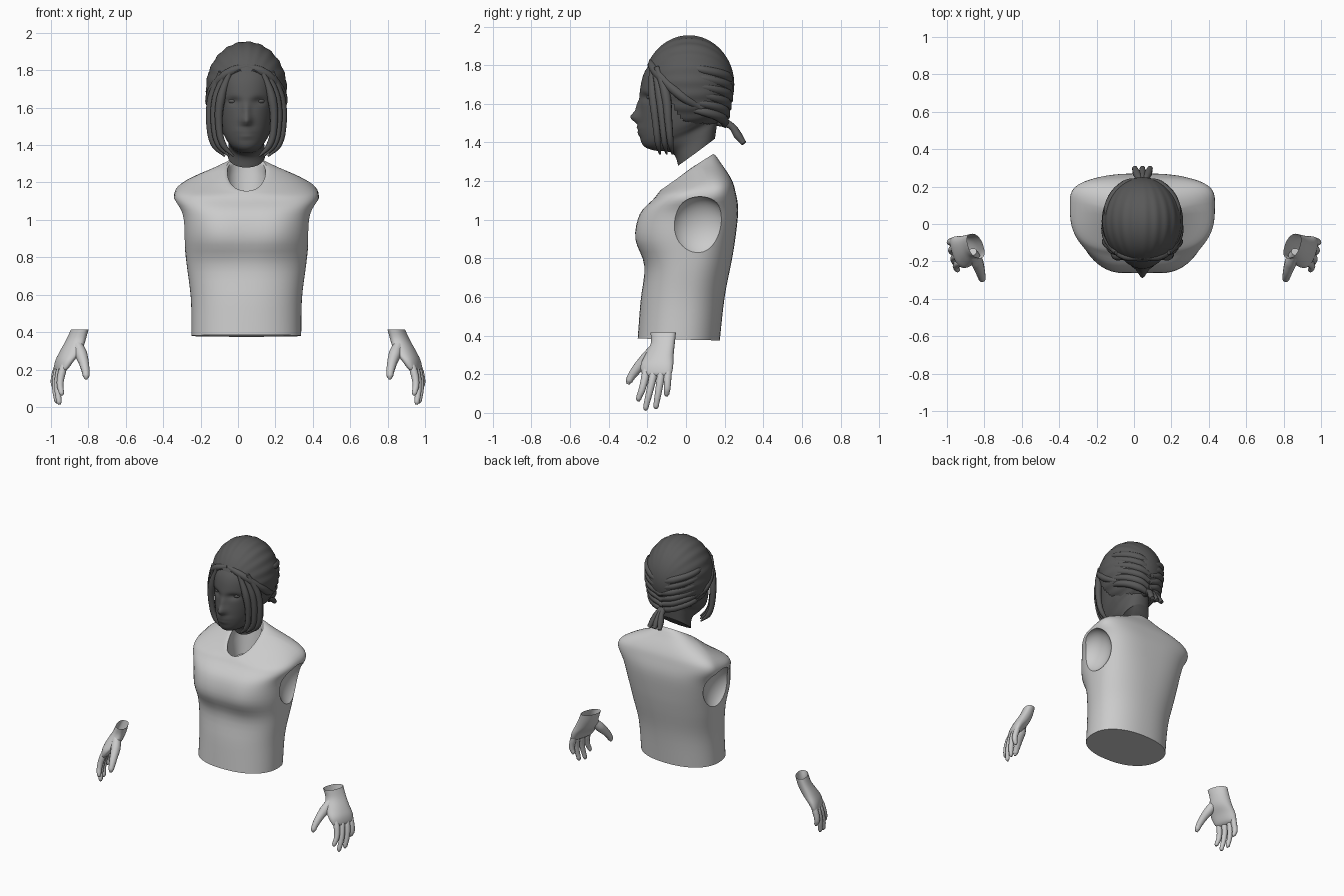
import bpy, bmesh
from math import sin, cos, pi, exp, atan2
from mathutils import Vector, Matrix

if "Cube" in bpy.data.objects:
    bpy.data.objects.remove(bpy.data.objects["Cube"])

CX = 0.045  # centre line of head and torso
dark = bpy.data.materials.new("dark_grey")
dark.diffuse_color = (0.1, 0.1, 0.1, 1)
dark.use_nodes = True
dark.node_tree.nodes["Principled BSDF"].inputs["Base Color"].default_value = dark.diffuse_color


def activate(ob):
    bpy.ops.object.select_all(action='DESELECT')
    ob.select_set(True)
    bpy.context.view_layer.objects.active = ob


def finish(ob, mat=None, angle=0.7):
    activate(ob)
    bpy.ops.object.shade_smooth_by_angle(angle=angle)
    if mat:
        ob.data.materials.append(mat)
    return ob


def to_object(name, bm):
    bmesh.ops.recalc_face_normals(bm, faces=bm.faces)
    me = bpy.data.meshes.new(name)
    bm.to_mesh(me)
    bm.free()
    ob = bpy.data.objects.new(name, me)
    bpy.context.collection.objects.link(ob)
    return ob


def catmull(a, b, c, d, t):
    return [0.5 * (2*q + (r-p)*t + (2*p-5*q+4*r-s)*t*t + (3*q-p-3*r+s)*t**3)
            for p, q, r, s in zip(a, b, c, d)]


def loft(name, rings, n=64, steps=4, bumps=(), caps=(True, True), flip=1, shear=0):
    """Rings: centre x, half width, front y/z, side y/z, back y/z, roundness power."""
    fine = []
    for i in range(len(rings) - 1):
        a, d = rings[max(i-1, 0)], rings[min(i+2, len(rings)-1)]
        fine += [catmull(a, rings[i], rings[i+1], d, k/steps) for k in range(steps)]
    fine.append(rings[-1])
    bm = bmesh.new()
    loops = []
    for cx, w, fy, fz, sy, sz, by, bz, power in fine:
        loop = []
        for k in range(n):
            c, s = cos(2*pi*k/n), sin(2*pi*k/n)
            c = (1 if c > 0 else -1) * abs(c)**(2/power)
            m = abs(s)**(2/power)
            ey, ez = (fy, fz) if s < 0 else (by, bz)
            x, y, z = cx + w*c, sy + (ey-sy)*m, sz + (ez-sz)*m
            x += shear * (y - sy)
            if s < 0:
                y += m * sum(d * exp(-((x-bx)/rx)**2 - ((z-bz2)/rz)**2)
                             for bx, bz2, rx, rz, d in bumps)
            loop.append(bm.verts.new((flip*x, y, z)))
        loops.append(loop)
    for p, q in zip(loops, loops[1:]):
        for k in range(n):
            bm.faces.new((p[k], p[(k+1) % n], q[(k+1) % n], q[k]))
    for use, loop in zip(caps, (loops[0], loops[-1])):
        if use:
            bm.faces.new(loop)
    return to_object(name, bm)


def tube(name, pts, radii, mat=None, res=3):
    cu = bpy.data.curves.new(name, 'CURVE')
    cu.dimensions = '3D'
    cu.bevel_depth, cu.bevel_resolution = 1.0, res
    cu.use_fill_caps, cu.resolution_u = True, 6
    sp = cu.splines.new('BEZIER')
    sp.bezier_points.add(len(pts) - 1)
    for bp, co, r in zip(sp.bezier_points, pts, radii):
        bp.co, bp.radius = co, r
        bp.handle_left_type = bp.handle_right_type = 'AUTO'
    ob = bpy.data.objects.new(name, cu)
    bpy.context.collection.objects.link(ob)
    activate(ob)
    bpy.ops.object.convert(target='MESH')
    return finish(bpy.context.object, mat)


def ball(name, loc, size, mat=None):
    bpy.ops.mesh.primitive_uv_sphere_add(segments=40, ring_count=24, location=loc)
    ob = bpy.context.object
    ob.name, ob.scale = name, size
    return finish(ob, mat)


# Torso with neck opening
torso = loft("torso", [(CX,) + r for r in (
    (.293, -.25, .385, -.03, .38, .175, .375, 2.25),
    (.297, -.235, .58, -.01, .58, .20, .60, 2.25),
    (.32, -.215, .76, .02, .765, .235, .78, 2.4),
    (.335, -.258, .90, .04, .90, .255, .90, 2.6),
    (.35, -.237, 1.03, .08, 1.03, .27, 1.05, 2.9),
    (.388, -.17, 1.105, .11, 1.12, .255, 1.15, 3.1),
    (.35, -.15, 1.13, .11, 1.19, .235, 1.21, 2.9),
    (.21, -.138, 1.145, .08, 1.26, .19, 1.28, 2.4),
    (.11, -.125, 1.155, .03, 1.27, .14, 1.34, 2.1),
    (.105, -.11, 1.13, .02, 1.20, .125, 1.25, 2.1),
    (.09, -.08, 1.04, .03, 1.06, .10, 1.08, 2.1))],
    bumps=[(CX + s*.17, .92, .11, .13, -.014) for s in (-1, 1)])

# Arm openings scooped from both sides
for s in (-1, 1):
    cutter = ball("arm_cutter", (CX + s*.385, .072, .962), (.11, .152, .158))
    cutter.hide_render = True
    mod = torso.modifiers.new("arm_opening", 'BOOLEAN')
    mod.object, mod.operation, mod.solver = cutter, 'DIFFERENCE', 'EXACT'
    activate(torso)
    bpy.ops.object.modifier_apply(modifier=mod.name)
    bpy.data.objects.remove(cutter)
finish(torso)

# Face and neck
features = [(CX, 1.53, .028, .028, -.045), (CX, 1.585, .022, .04, -.02),
            (CX, 1.476, .05, .012, -.012), (CX, 1.448, .04, .012, -.010),
            (CX - .07, 1.635, .035, .02, .02), (CX + .07, 1.635, .035, .02, .02)]
head = loft("face_and_neck", [(CX,) + r + (2.1,) for r in (
    (.10, -.04, 1.28, .05, 1.345, .15, 1.42),
    (.095, -.07, 1.345, .05, 1.41, .16, 1.49),
    (.10, -.17, 1.36, .01, 1.44, .17, 1.53),
    (.12, -.222, 1.385, .01, 1.47, .18, 1.56),
    (.137, -.24, 1.44, .01, 1.50, .18, 1.59),
    (.15, -.242, 1.52, .01, 1.55, .18, 1.62),
    (.162, -.236, 1.61, .01, 1.63, .18, 1.67),
    (.168, -.238, 1.67, .01, 1.68, .18, 1.70),
    (.165, -.212, 1.77, .01, 1.77, .16, 1.77),
    (.11, -.13, 1.87, .01, 1.87, .10, 1.87))],
    n=112, steps=6, bumps=features)
finish(head, dark, 1.0)
for s in (-1, 1):
    ball("eye", (CX + s*.07, -.186, 1.635), (.027, .018, .014), dark)

# Hair cap with combed grooves running front to back
bm = bmesh.new()
bmesh.ops.create_uvsphere(bm, u_segments=128, v_segments=48, radius=1)
bmesh.ops.rotate(bm, verts=bm.verts, matrix=Matrix.Rotation(pi/2, 3, 'X'))
for v in bm.verts:
    k = 1 + .010 * sin(22 * atan2(v.co.x, v.co.z)) * (1 - v.co.y**2)
    v.co = Vector((CX + .216*k*v.co.x, .015 + .235*v.co.y, 1.70 + .253*k*v.co.z))
bare = [v for v in bm.verts
        if v.co.z < max(1.49, min(1.79, 1.79 - 1.6*(v.co.y + .20)))]
bmesh.ops.delete(bm, geom=bare, context='VERTS')
finish(to_object("hair_cap", bm), dark, 1.0)

for s in (-1, 1):
    # Swept band around the hairline, ends tucked under the cap
    tube("hair_band", [(CX, -.175, 1.82), (CX + s*.09, -.17, 1.79),
                       (CX + s*.16, -.115, 1.725), (CX + s*.195, -.02, 1.64),
                       (CX + s*.165, .08, 1.58)],
         [.018, .024, .026, .026, .02], dark)
    # Loose locks framing the face, the front ones closer to the cheeks
    for dy, dx in ((.005, -.042), (.04, -.018), (.07, .006)):
        tube("front_lock", [(CX + s*(.13 + dx), -.18 + dy*.4, 1.79),
                            (CX + s*(.178 + dx), -.175 + dy, 1.65),
                            (CX + s*(.188 + dx), -.16 + dy, 1.50),
                            (CX + s*(.165 + dx), -.15 + dy, 1.40),
                            (CX + s*(.11 + dx), -.14 + dy, 1.34)],
             [.014, .025, .020, .017, .005], dark)
    # Woven strands wrapping to the back
    for i in range(6):
        z, k = 1.79 - .043*i, 1 - .035*max(0, i-2)
        tube("back_plait", [(CX + s*.175*k, -.01, z), (CX + s*.182*k, .09, z - .015),
                            (CX + s*.09*k, .208*k, z - .05), (CX - s*.015, .228*k, z - .085)],
             [.008, .023, .028, .016], dark)
# Tail of the plait
for dx in (-.03, 0, .03):
    tube("hair_tail", [(CX, .17, 1.51), (CX + dx*.5, .235, 1.485),
                       (CX + dx, .27, 1.435), (CX + dx*1.4, .30, 1.395)],
         [.026, .018, .022, .014], dark)

# Hands, mirrored left and right
for s in (-1, 1):
    hand = loft("palm", [(cx, w, cy - d, z, cy, z, cy + d, z, 2.3) for cx, w, cy, d, z in (
        (.846, .041, -.118, .066, .415), (.866, .047, -.12, .062, .36),
        (.893, .052, -.138, .074, .30), (.925, .042, -.15, .084, .25),
        (.946, .028, -.152, .078, .205), (.952, .012, -.152, .06, .19))],
        n=32, caps=(False, True), flip=s, shear=.3)
    finish(hand, angle=1.2)
    for y0, y1, x0, tip in ((-.212, -.245, .925, .06), (-.172, -.208, .938, .012),
                            (-.131, -.155, .950, .02), (-.095, -.10, .957, .085)):
        tube("finger", [(s*(x0 - .012), y0 + .010, .265), (s*(x0 + .016), y0, .185),
                        (s*(x0 + .026), (y0 + y1)/2, .10 + tip*.3),
                        (s*(x0 + .018), y1, tip + .012), (s*(x0 + .016), y1, tip)],
             [.014, .021, .018, .014, .006])
    tube("thumb", [(s*.865, -.15, .35), (s*.838, -.205, .28), (s*.820, -.26, .22),
                   (s*.812, -.295, .165), (s*.812, -.30, .148)],
         [.026, .033, .025, .018, .007])
